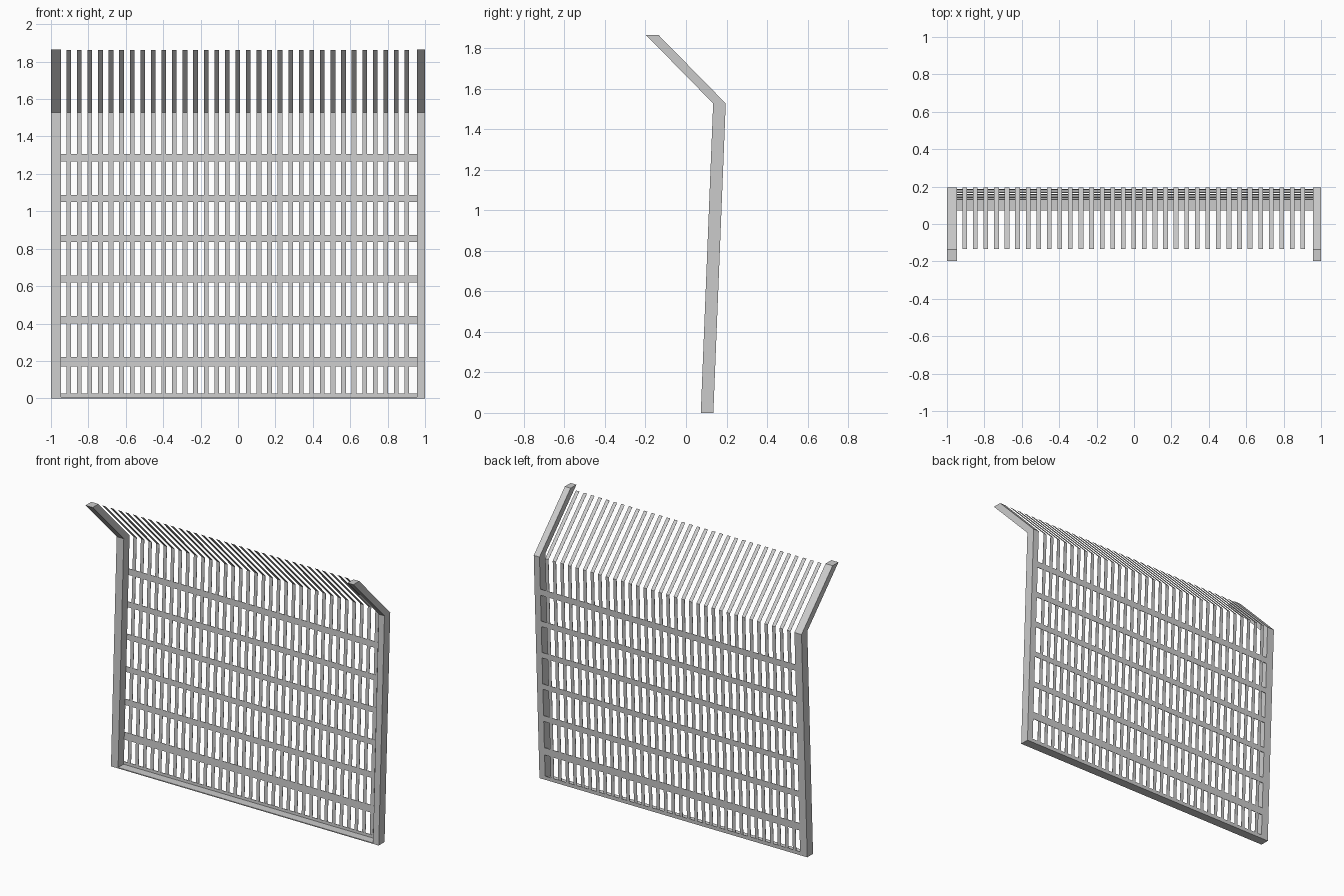
import bpy, bmesh

if "Cube" in bpy.data.objects:
    bpy.data.objects.remove(bpy.data.objects["Cube"])

# Side profile (y, z) of the cranked fence
BACK = [(0.135, 0.0), (0.196, 1.527), (-0.136, 1.865)]
SLAT = [(0.135, 0.0), (0.196, 1.527), (-0.132, 1.861)]
DEPTH = 0.062


def strip(bm, x0, x1, line, depth, off=0.0):
    """Solid of constant width in x, following a (y, z) line, deepened towards -y."""
    prof = [(y - off, z) for y, z in line] + [(y - off - depth, z) for y, z in reversed(line)]
    a = [bm.verts.new((x0, y, z)) for y, z in prof]
    b = [bm.verts.new((x1, y, z)) for y, z in prof]
    n = len(prof)
    bm.faces.new(a)
    bm.faces.new(b[::-1])
    for i in range(n):
        j = (i + 1) % n
        bm.faces.new((a[j], a[i], b[i], b[j]))


def finish(bm, name):
    bmesh.ops.recalc_face_normals(bm, faces=bm.faces)
    me = bpy.data.meshes.new(name)
    bm.to_mesh(me)
    bm.free()
    ob = bpy.data.objects.new(name, me)
    bpy.context.collection.objects.link(ob)


def segment(z0, z1):
    """Piece of the lower back line between two heights."""
    (y0, _), (y1, top) = BACK[:2]
    return [(y0 + (y1 - y0) * z / top, z) for z in (z0, z1)]


# End posts, bent forward at the top
for name, x0, x1 in (("left_post", -1.0, -0.947), ("right_post", 0.957, 1.0)):
    bm = bmesh.new()
    strip(bm, x0, x1, BACK, DEPTH)
    finish(bm, name)

# Thin upright slats following the back of the posts
bm = bmesh.new()
for i in range(33):
    x = -0.905 + i * 0.0565
    strip(bm, x - 0.0125, x + 0.0125, SLAT, 0.0015, 0.001)
finish(bm, "slats")

# Thin horizontal rails enclosing the slats
bm = bmesh.new()
for z0, z1 in ((0.17, 0.22), (0.40, 0.44), (0.62, 0.657), (0.835, 0.873),
               (1.05, 1.088), (1.265, 1.307)):
    strip(bm, -0.947, 0.957, segment(z0, z1), 0.0035)
finish(bm, "rails")

# Bottom sill: flat plate with a low lip at the back
bm = bmesh.new()
strip(bm, -0.947, 0.957, segment(0.0, 0.006), DEPTH)
finish(bm, "sill_plate")
bm = bmesh.new()
strip(bm, -0.947, 0.957, segment(0.0, 0.025), 0.0035)
finish(bm, "sill_lip")
